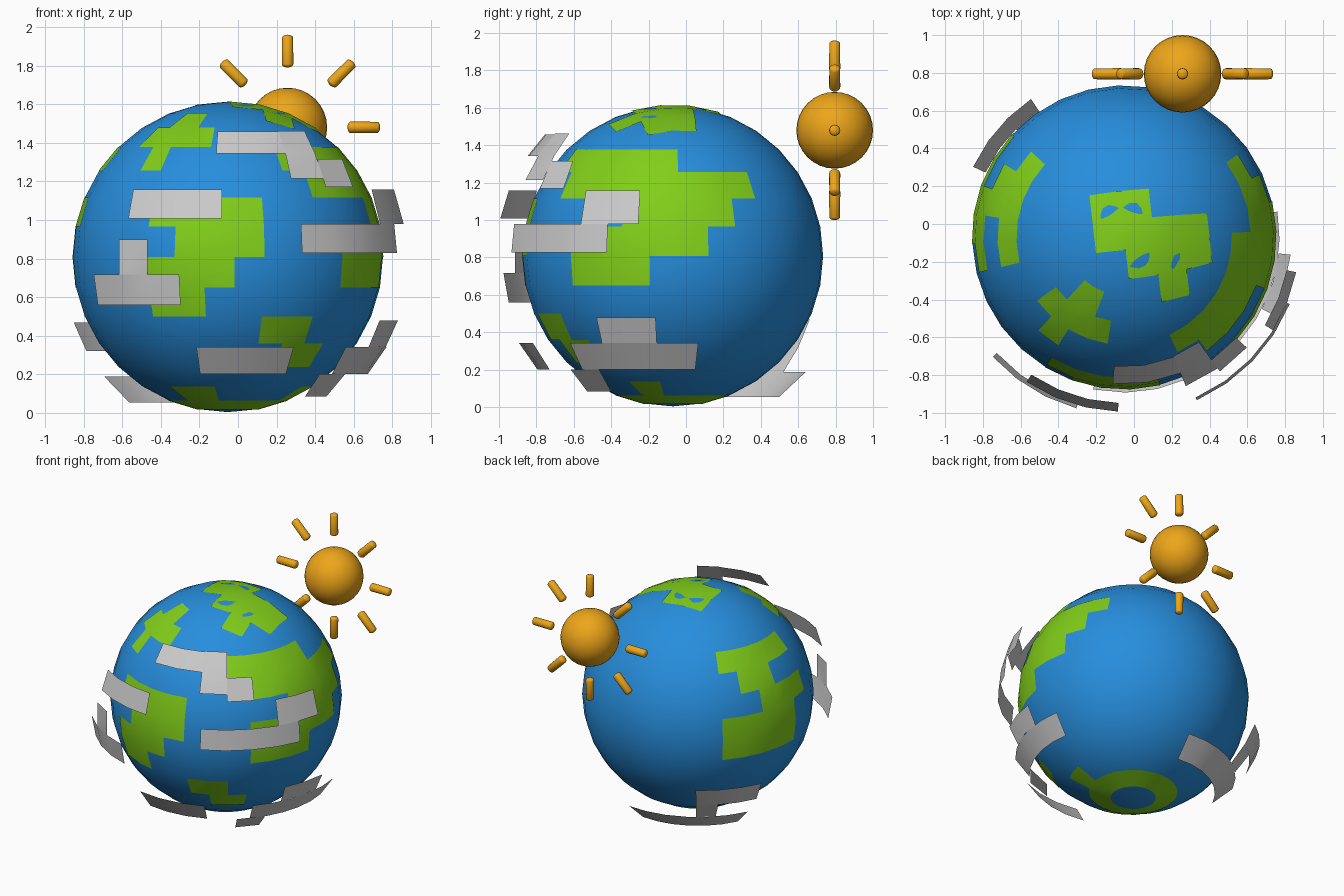
import bpy, bmesh, math
from mathutils import Vector, Matrix

if "Cube" in bpy.data.objects:
    bpy.data.objects.remove(bpy.data.objects["Cube"])

C = Vector((-0.052, -0.07, 0.808))   # globe centre
R = 0.804                            # globe radius
STEP, OFF = 11.25, 2.4               # globe face size and turn, degrees


def material(name, rgb):
    m = bpy.data.materials.new(name)
    m.diffuse_color = (*rgb, 1)
    m.use_nodes = True
    m.node_tree.nodes["Principled BSDF"].inputs["Base Color"].default_value = m.diffuse_color
    return m


BLUE = material("sea_blue", (0.02, 0.27, 0.72))
GREEN = material("land_green", (0.22, 0.62, 0.01))
ORANGE = material("sun_orange", (0.85, 0.38, 0.01))


def finish(bm, name, mat=None, location=(0, 0, 0), smooth=True):
    me = bpy.data.meshes.new(name)
    bmesh.ops.remove_doubles(bm, verts=bm.verts, dist=0.0005)
    bm.to_mesh(me)
    bm.free()
    ob = bpy.data.objects.new(name, me)
    ob.location = location
    bpy.context.collection.objects.link(ob)
    for p in me.polygons:
        p.use_smooth = smooth
    if mat:
        me.materials.append(mat)
    return ob


def polar(phi, lat, r):
    """phi runs from the front towards +x, lat from the equator up"""
    p, t = math.radians(phi), math.radians(lat)
    return Vector((math.cos(t) * math.sin(p), -math.cos(t) * math.cos(p), math.sin(t))) * r


def over_top(a, b, r):
    """grid lying across the top of the globe, turned slightly"""
    a, b = math.radians(a), math.radians(b)
    v = Vector((math.sin(a), math.cos(a) * math.sin(b), math.cos(a) * math.cos(b))) * r
    return Matrix.Rotation(math.radians(6.5), 3, 'Z') @ v


def patch(name, cells, r, mat=None, point=polar):
    """curved sheet made of (u0, u1, v0, v1) rectangles in degrees"""
    bm = bmesh.new()
    for u0, u1, v0, v1 in cells:
        n = max(1, round((u1 - u0) / STEP))
        for i in range(n):
            a, b = u0 + (u1 - u0) * i / n, u0 + (u1 - u0) * (i + 1) / n
            bm.faces.new([bm.verts.new(point(*q, r))
                          for q in ((a, v0), (b, v0), (b, v1), (a, v1))])
    return finish(bm, name, mat, C)


def land(name, rows):
    """rows of globe faces: (row, first column, last column)"""
    cells = [(OFF + STEP * a, OFF + STEP * (b + 1), STEP * r, STEP * (r + 1))
             for r, a, b in rows]
    patch(name, cells, R * 1.003, GREEN)


# globe
bm = bmesh.new()
bmesh.ops.create_uvsphere(bm, u_segments=32, v_segments=16, radius=R)
globe = finish(bm, "globe", BLUE, C)
globe.rotation_euler.z = math.radians(OFF)

# land areas
land("land_front", [(-2, -3, -2), (-1, -3, -1), (0, -2, 0), (1, -3, 0)])
land("land_right", [(-1, 4, 6), (0, 4, 8), (1, 6, 9), (2, 3, 10), (3, 2, 7)])
land("land_upper_left", [(3, -4, -4), (4, -5, -2), (5, -4, -3)])
land("land_left", [(-1, -12, -9), (0, -12, -9), (1, -10, -8), (2, -11, -10), (3, -12, -8)])
land("land_lower_right", [(-3, 1, 2), (-4, 2, 3)])
land("land_bottom", [(-7, 0, 31), (-6, -4, -2), (-6, 5, 6)])
top_rows = [(-1, 0), (-1, 2), (0, 2), (1, 1)]
patch("land_top", [(STEP * a, STEP * (b + 1), 17.7 - STEP * (j + 1), 17.7 - STEP * j)
                   for j, (a, b) in enumerate(top_rows)], R * 1.006, GREEN, over_top)

# clouds, thin sheets floating over the globe
clouds = {
    "cloud_front": [(-34, -2, 12.2, 21.7)],
    "cloud_left": [(-47.7, -15.6, -15.3, -5.5), (-36.9, -26.3, -5.5, 5.5)],
    "cloud_upper_right": [(-4.5, 22.5, 34.5, 43.5), (22.5, 35.5, 34.5, 43.8),
                          (22.5, 35.5, 25.5, 34.5), (35.5, 48, 22.5, 32.5)],
    "cloud_right": [(24, 68, 1.2, 10.5), (58, 78.5, 10.5, 21.7)],
    "cloud_low_front": [(-11.5, 24.5, -40, -29.5)],
    "cloud_low_right": [(62.5, 84, -29.5, -20.4), (48, 99.5, -40, -29.5), (41, 57, -50, -40)],
    "cloud_low_back": [(-146, -115, -31, -21), (-146, -135, -41, -31), (-187, -116, -53, -41)],
}
for name, cells in clouds.items():
    patch(name, cells, 0.945)

# sun ball
SUN = Vector((0.257, 0.795, 1.48))
bm = bmesh.new()
bmesh.ops.create_uvsphere(bm, u_segments=32, v_segments=16, radius=0.205)
finish(bm, "sun", ORANGE, SUN)

# sun rays, round-ended rods
for i in range(8):
    bm = bmesh.new()
    bmesh.ops.create_uvsphere(bm, u_segments=16, v_segments=10, radius=0.03)
    for v in bm.verts:
        v.co.z = v.co.z * 0.6 + (0.067 if v.co.z > 0 else -0.067)
    ray = finish(bm, f"sun_ray_{i + 1}", ORANGE)
    turn = Matrix.Rotation(i * math.pi / 4, 4, 'Y')
    ray.matrix_world = Matrix.Translation(SUN) @ turn @ Matrix.Translation((0, 0, 0.395))
